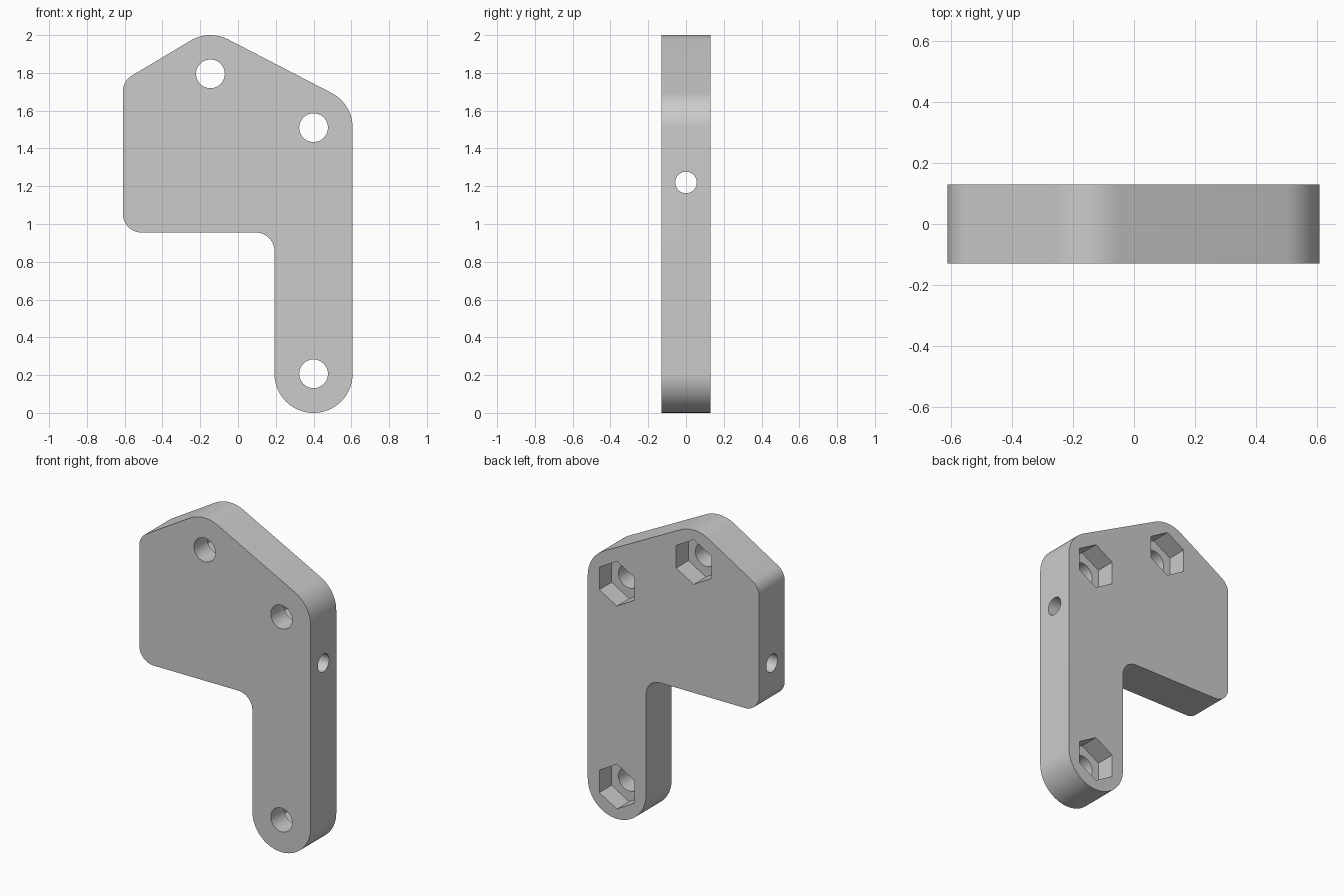
import bpy
import bmesh
from math import sin, cos, radians, pi
from mathutils import Matrix

if "Cube" in bpy.data.objects:
    bpy.data.objects.remove(bpy.data.objects["Cube"], do_unlink=True)

HALF = 0.13            # half the plate thickness
BOLTS = [(-0.146, 1.795), (0.4, 1.51), (0.4, 0.207)]

grey = bpy.data.materials.new("plain grey")
grey.use_nodes = True
colour = (0.6, 0.6, 0.6, 1)
grey.diffuse_color = colour
grey.node_tree.nodes["Principled BSDF"].inputs["Base Color"].default_value = colour


def make_object(name, bm):
    bmesh.ops.recalc_face_normals(bm, faces=bm.faces)
    mesh = bpy.data.meshes.new(name)
    bm.to_mesh(mesh)
    bm.free()
    mesh.materials.append(grey)
    obj = bpy.data.objects.new(name, mesh)
    bpy.context.collection.objects.link(obj)
    return obj


def prism(name, centre, radius, depth, sides, axis, turn=0):
    """Cylinder or hexagonal prism lying along x or y."""
    bm = bmesh.new()
    aim = Matrix.Rotation(pi / 2, 4, "X" if axis == "y" else "Y")
    bmesh.ops.create_cone(bm, cap_ends=True, segments=sides, radius1=radius,
                          radius2=radius, depth=depth,
                          matrix=Matrix.Translation(centre) @ aim @ Matrix.Rotation(turn, 4, "Z"))
    return make_object(name, bm)


# Plate outline: tangent arcs as centre x, centre z, radius, start and end angle
ARCS = [
    (0.4, 0.207, 0.207, 180, 360),       # foot of the leg
    (0.4, 1.51, 0.207, 0, 62.4),         # upper right shoulder
    (-0.146, 1.795, 0.205, 62.4, 121),   # peak
    (-0.51, 1.70, 0.1, 121, 180),        # upper left corner
    (-0.51, 1.055, 0.1, 180, 270),       # lower left corner
    (0.093, 0.855, 0.1, 90, 0),          # inside corner above the leg
]
bm = bmesh.new()
ring = []
for x, z, r, start, end in ARCS:
    steps = max(8, int(abs(end - start) / 5))
    for i in range(steps + 1):
        a = radians(start + (end - start) * i / steps)
        ring.append(bm.verts.new((x + r * cos(a), -HALF, z + r * sin(a))))
bmesh.ops.remove_doubles(bm, verts=ring, dist=0.0005)
face = bm.faces.new([v for v in ring if v.is_valid])
grown = bmesh.ops.extrude_face_region(bm, geom=[face])
bmesh.ops.translate(bm, vec=(0, 2 * HALF, 0),
                    verts=[v for v in grown["geom"] if isinstance(v, bmesh.types.BMVert)])
plate = make_object("bracket_plate", bm)

# Bolt holes with hexagonal nut pockets in the back, and one cross hole
POCKET = 0.125
cutters = [prism("cross_hole", (0, 0, 1.22), 0.057, 2, 40, "x")]
for x, z in BOLTS:
    cutters.append(prism("bolt_hole", (x, 0, z), 0.076, 1, 48, "y"))
    cutters.append(prism("nut_pocket", (x, HALF - POCKET + 0.25, z), 0.144, 0.5, 6, "y"))

# Pocket points face up and down
for cutter in cutters:
    if cutter.name.startswith("nut_pocket"):
        top = max(v.co.z for v in cutter.data.vertices)
        centre_z = sum(v.co.z for v in cutter.data.vertices) / 12
        if top - centre_z < 0.14:
            centre_x = sum(v.co.x for v in cutter.data.vertices) / 12
            move = Matrix.Translation((centre_x, 0, centre_z))
            cutter.data.transform(move @ Matrix.Rotation(pi / 6, 4, "Y") @ move.inverted())
    cutter.hide_render = True
    mod = plate.modifiers.new(cutter.name, "BOOLEAN")
    mod.operation = "DIFFERENCE"
    mod.solver = "EXACT"
    mod.object = cutter

# Bake the cuts and drop the cutters
bpy.context.view_layer.update()
result = bpy.data.meshes.new_from_object(plate.evaluated_get(bpy.context.evaluated_depsgraph_get()))
plate.modifiers.clear()
plate.data = result
plate.data.name = "bracket_plate"
for cutter in cutters:
    bpy.data.objects.remove(cutter, do_unlink=True)

bpy.ops.object.select_all(action="DESELECT")
plate.select_set(True)
bpy.context.view_layer.objects.active = plate
bpy.ops.object.shade_smooth_by_angle(angle=radians(30))
